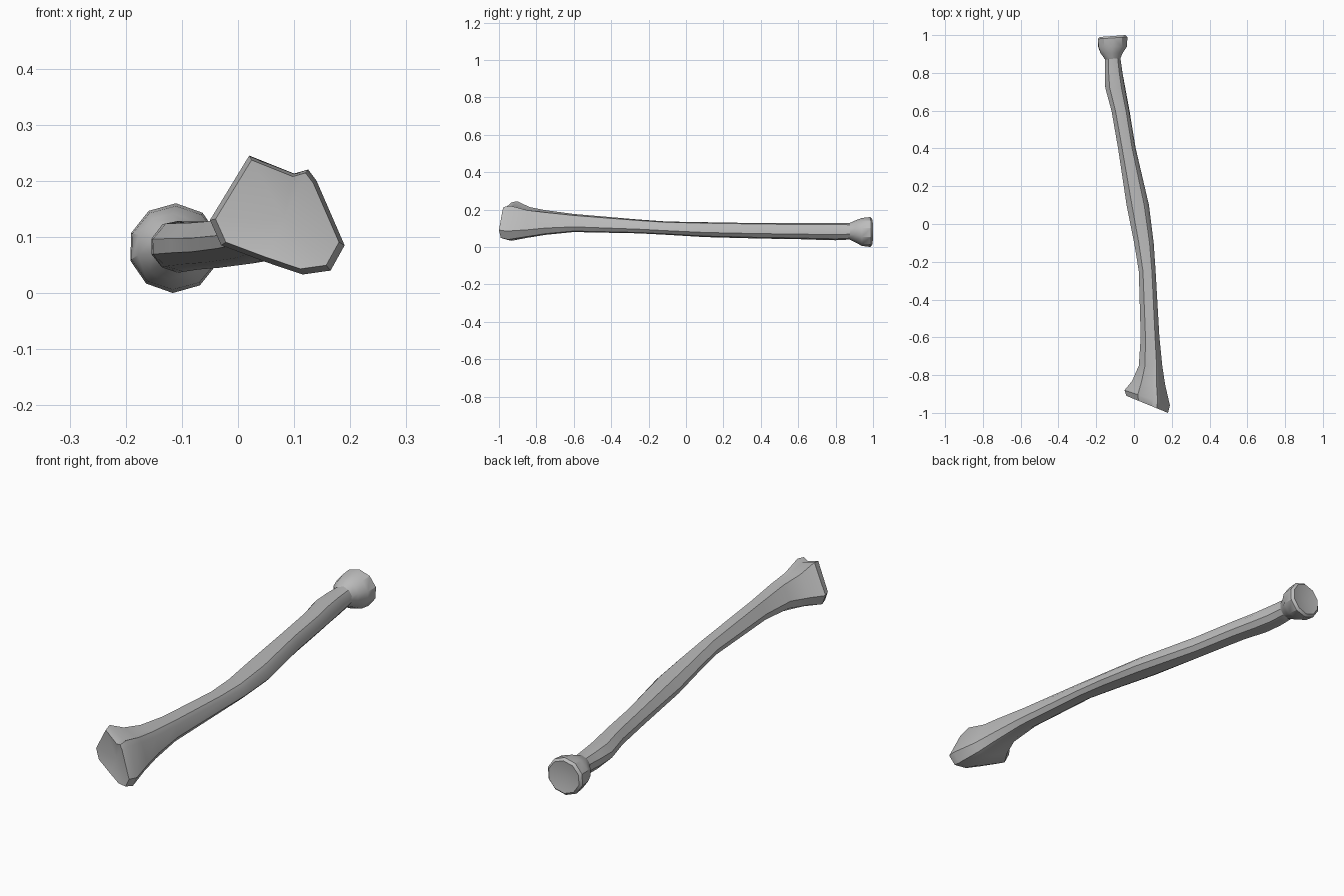
import bpy, bmesh, math

if "Cube" in bpy.data.objects:
    bpy.data.objects.remove(bpy.data.objects["Cube"])

# One plain grey bone colour
bone = bpy.data.materials.new("bone_grey")
bone.use_nodes = True
GREY = (0.5, 0.5, 0.5, 1)
bone.diffuse_color = GREY
bone.node_tree.nodes["Principled BSDF"].inputs["Base Color"].default_value = GREY


def fit_to_box(points):
    """Scale an outline so that it fills the unit square."""
    us, vs = zip(*points)
    return [((u - min(us)) / (max(us) - min(us)), (v - min(vs)) / (max(vs) - min(vs)))
            for u, v in points]


# Angular outline of the wide wrist end, and a round outline with as many points
wrist = fit_to_box([(.19, .085), (.14, .2), (.125, .22), (.1, .213), (.02, .245),
                    (-.05, .13), (-.03, .085), (.05, .055), (.115, .033), (.165, .04)])
count = len(wrist)
start = math.radians(-20)
angles = [start + math.tau * i / count for i in range(count)]
oval = fit_to_box([(math.cos(a), math.sin(a)) for a in angles])


def add_ring(bm, y, left, right, low, high, blend, tilt):
    """Cross-section between the oval and the wrist outline, leaning along y."""
    ring = []
    for (u0, v0), (u1, v1) in zip(oval, wrist):
        u, v = u0 + (u1 - u0) * blend, v0 + (v1 - v0) * blend
        ring.append(bm.verts.new((left + (right - left) * u, y - tilt * u,
                                  low + (high - low) * v)))
    return ring


def loft(name, sections, first_dish, last_dish):
    """Skin the sections and close both ends with a shallow dish."""
    bm = bmesh.new()
    rings = [add_ring(bm, *s) for s in sections]
    for a, b in zip(rings, rings[1:]):
        for i in range(count):
            j = (i + 1) % count
            bm.faces.new((a[i], a[j], b[j], b[i]))
    for ring, depth in ((rings[0], first_dish), (rings[-1], last_dish)):
        centre = bm.verts.new([sum(v.co[k] for v in ring) / count for k in range(3)])
        centre.co.y += depth
        for i in range(count):
            bm.faces.new((ring[i], ring[(i + 1) % count], centre))
    bmesh.ops.recalc_face_normals(bm, faces=bm.faces)
    mesh = bpy.data.meshes.new(name)
    bm.to_mesh(mesh)
    bm.free()
    mesh.materials.append(bone)
    obj = bpy.data.objects.new(name, mesh)
    bpy.context.collection.objects.link(obj)
    bpy.ops.object.select_all(action="DESELECT")
    obj.select_set(True)
    bpy.context.view_layer.objects.active = obj
    bpy.ops.object.shade_smooth_by_angle(angle=math.radians(35))


# Flared wrist end and shaft: y, left, right, low, high, blend, tilt
shaft = [
    (-.91, -.04, .18, .043, .237, 1, .09),
    (-.88, -.05, .19, .033, .245, 1, .08),
    (-.83, -.01, .165, .05, .215, .9, .02),
    (-.75, .025, .15, .065, .2, .7, 0),
    (-.6, .035, .135, .08, .18, .6, 0),
    (-.25, .025, .115, .073, .15, .5, 0),
    (-.1, 0, .105, .065, .14, .4, 0),
    (.1, -.04, .08, .053, .137, .4, 0),
    (.4, -.085, .01, .045, .132, .3, 0),
    (.6, -.12, -.023, .042, .13, .2, 0),
    (.72, -.153, -.045, .038, .13, .2, 0),
    (.8, -.155, -.06, .036, .13, .1, 0),
    (.88, -.153, -.072, .04, .128, 0, 0),
    (.92, -.16, -.07, .04, .13, 0, 0),
]
loft("bone_shaft", shaft, .015, 0)

# Round elbow head with a dished end
head = [
    (.87, -.152, -.075, .042, .126, 0, 0),
    (.905, -.178, -.06, .025, .142, 0, 0),
    (.94, -.19, -.037, .006, .155, 0, 0),
    (.98, -.192, -.035, 0, .16, 0, -.01),
    (.99, -.182, -.045, .01, .15, 0, -.01),
]
loft("elbow_head", head, 0, -.012)
